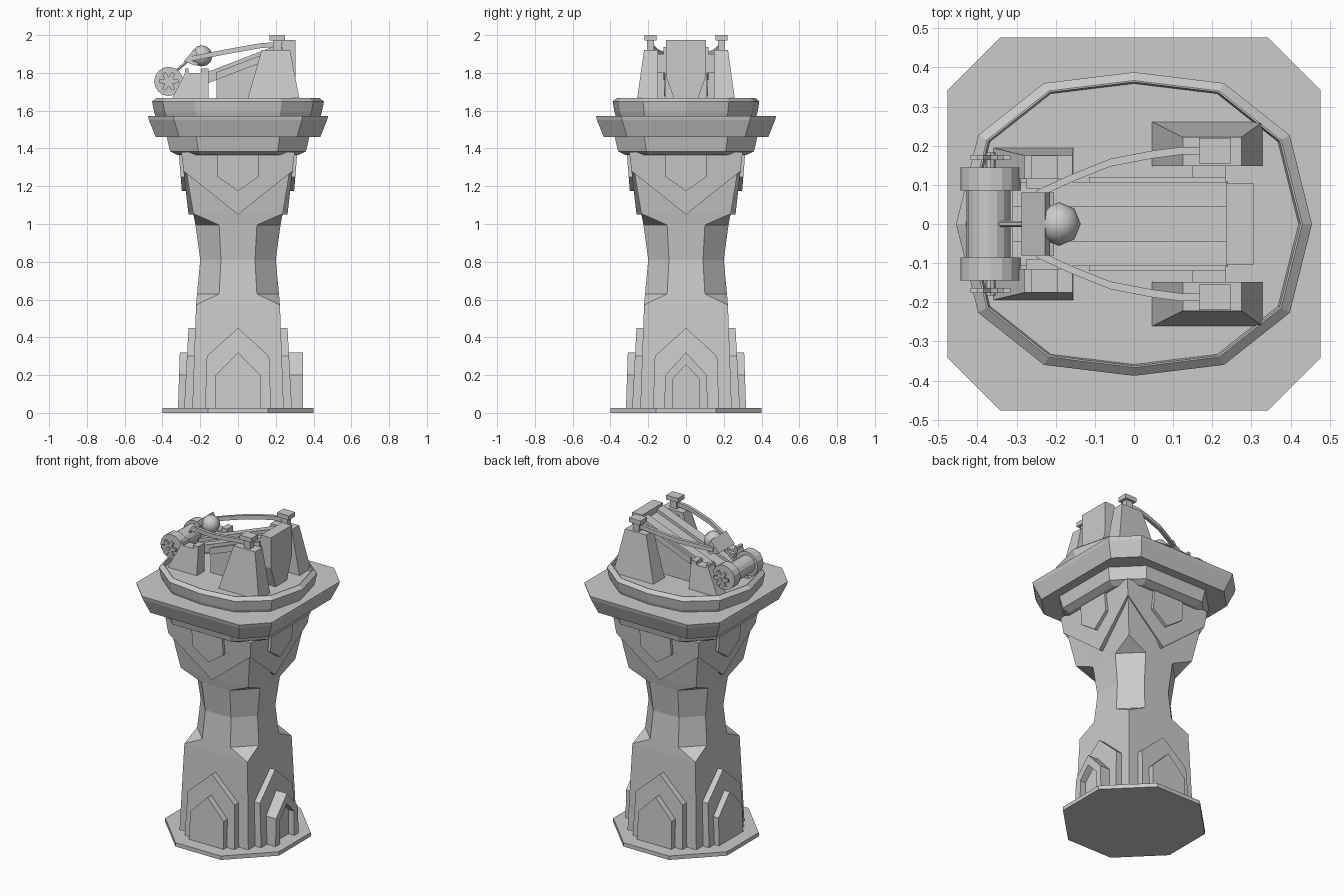
import bpy, bmesh
from math import cos, sin, pi, radians
from mathutils import Vector, Matrix

if "Cube" in bpy.data.objects:
    bpy.data.objects.remove(bpy.data.objects["Cube"])


def loft(name, rings, smooth=False):
    """Skin a stack of equal-length point rings and cap both ends."""
    bm = bmesh.new()
    vs = [[bm.verts.new(p) for p in r] for r in rings]
    n = len(vs[0])
    for a, b in zip(vs, vs[1:]):
        for i in range(n):
            j = (i + 1) % n
            bm.faces.new((a[i], a[j], b[j], b[i]))
    bm.faces.new(vs[0])
    bm.faces.new(vs[-1])
    bmesh.ops.remove_doubles(bm, verts=bm.verts, dist=1e-5)
    bmesh.ops.recalc_face_normals(bm, faces=bm.faces)
    me = bpy.data.meshes.new(name)
    bm.to_mesh(me)
    bm.free()
    ob = bpy.data.objects.new(name, me)
    bpy.context.collection.objects.link(ob)
    return ob


def octa(z, h, c):
    """Square of half width h whose flats have half width c."""
    return [(c, -h, z), (h, -c, z), (h, c, z), (c, h, z),
            (-c, h, z), (-h, c, z), (-h, -c, z), (-c, -h, z)]


def octa_stack(name, rows):
    return loft(name, [octa(*r) for r in rows])


def prism_y(name, pts, y0, y1):
    return loft(name, [[(x, y, z) for x, z in pts] for y in (y0, y1)])


def prism_x(name, pts, x0, x1):
    return loft(name, [[(x, y, z) for y, z in pts] for x in (x0, x1)])


def frustum(name, lo, hi):
    """lo, hi = (x0, x1, y0, y1, z)"""
    return loft(name, [[(a, c, z), (b, c, z), (b, d, z), (a, d, z)] for a, b, c, d, z in (lo, hi)])


def box(name, x0, x1, y0, y1, z0, z1):
    return frustum(name, (x0, x1, y0, y1, z0), (x0, x1, y0, y1, z1))


def disc_y(name, x, z, r, y0, y1, n=16):
    return prism_y(name, [(x + r * cos(2 * pi * i / n), z + r * sin(2 * pi * i / n)) for i in range(n)], y0, y1)


def panel(name, pts, depth, k, taper=1.0):
    """Plate on side k of the tower; depth(z) is the distance of its face from the axis."""
    front = [(x, -depth(z), z) for x, z in pts]
    back = [(x * taper, -0.17, z) for x, z in pts]
    ob = loft(name, [back, front])
    ob.data.transform(Matrix.Rotation(k * pi / 2, 4, 'Z'))
    return ob


def line(z0, d0, z1, d1):
    return lambda z: d0 + (d1 - d0) * (z - z0) / (z1 - z0)


def arch(w0, w1, shoulder, apex, z0=0.02):
    return [(-w0, z0), (-w1, shoulder), (0, apex), (w1, shoulder), (w0, z0)]


# Tower shaft: square, with chamfered corners at the waist
octa_stack("base_plate", [(0, .4, .16), (.025, .4, .16)])
octa_stack("tower_shaft", [(.02, .242, .242), (.57, .222, .222), (.63, .217, .1), (.81, .2, .09),
                           (.995, .225, .1), (1.055, .237, .237), (1.375, .29, .29)])

# Arched plates at the foot, chevrons and shields at the head, on all four sides
foot = line(.025, .285, .45, .262)
head = line(1.05, .262, 1.38, .300)
for k in range(4):
    panel("arch_plate", arch(.175, .165, .30, .45), foot, k)
    if k == 1:
        outer, inner = arch(.115, .11, .2, .32), arch(.072, .07, .18, .255)
        panel("door_frame", outer + inner[::-1], lambda z: .345, k)
        panel("door_leaf", inner, lambda z: .305, k)
    else:
        panel("arch_inset", arch(.122, .118, .2, .32), line(.02, .318, .32, .308), k)
    chevron = [(-head(1.38), 1.38), (-head(1.28), 1.28), (0, 1.05), (head(1.28), 1.28), (head(1.38), 1.38)]
    panel("chevron_plate", chevron, head, k, taper=.6)
    panel("shield_plate", [(-.108, 1.38), (-.108, 1.25), (0, 1.175), (.108, 1.25), (.108, 1.38)],
          line(1.17, .297, 1.38, .314), k)

# Platform tiers
octa_stack("platform_lower", [(1.365, .32, .2), (1.385, .36, .21), (1.46, .377, .22), (1.48, .377, .22)])
octa_stack("platform_upper", [(1.46, .435, .312), (1.55, .472, .338), (1.572, .477, .342)])

# Twelve-sided turntable with a rim
quarter = [(.455, 0), (.398, .227), (.23, .36)]
half = quarter + [(0, .388)] + [(-x, y) for x, y in quarter[:0:-1]]
outline = half + [(-x, -y) for x, y in half]
loft("turntable", [[(x * s, y * s, z) for x, y in outline] for z, s in
                   ((1.56, .95), (1.59, .975), (1.648, 1.0), (1.668, .945), (1.668, .935), (1.645, .925))])

# Catapult bed, sloping up to the rear block
def bed(x):
    return 1.867 + .385 * x

x0, x1 = -.31, .24
prism_y("bed_floor", [(x0, bed(x0) - .06), (x1, bed(x1) - .06), (x1, bed(x1) - .02), (x0, bed(x0) - .02)], -.1, .1)
prism_y("bed_support", [(-.115, 1.63), (.24, 1.63), (.24, bed(.24) - .05), (-.115, bed(-.115) - .05)], -.11, .11)
prism_x("rear_block", [(-.105, 1.975), (-.105, 1.78), (-.055, 1.64), (.055, 1.64), (.105, 1.78), (.105, 1.975)],
        .235, .305)

for s in (-1, 1):
    rail = [(x0, bed(x0) - .05), (x1, bed(x1) - .05), (x1, bed(x1)), (x0, bed(x0))]
    prism_y("bed_rail", rail, s * .045, s * .107)
    strip = [(-.115, bed(-.115) - .06), (.235, bed(.235) - .06), (.235, bed(.235) - .02), (-.115, bed(-.115) - .02)]
    prism_y("side_strip", strip, s * .1, s * .12)
    box("pedestal_link", .15, .235, s * .1, s * .16, 1.8, 1.9)

    # Rear and front pedestals
    frustum("rear_pedestal", (.045, .33, s * .148, s * .262, 1.64), (.125, .275, s * .148, s * .222, 1.922))
    box("post", .185, .23, s * .17, s * .206, 1.91, 1.98)
    box("post_cap", .166, .248, s * .155, s * .22, 1.972, 2.0)
    frustum("front_pedestal", (-.362, -.155, s * .115, s * .195, 1.64), (-.28, -.157, s * .115, s * .175, 1.8))
    for a, b in ((-.28, -.262), (-.195, -.157)):
        box("pedestal_lug", a, b, s * .115, s * .175, 1.79, 1.822)
    box("front_link", -.275, -.195, s * .09, s * .14, 1.72, 1.79)

    # Winch ends and star-shaped handles
    disc_y("winch_flange", -.367, 1.755, .077, s * .085, s * .145)
    star = [(-.367 + r * cos(a), 1.755 + r * sin(a)) for i in range(6)
            for r, a in ((.052, i * pi / 3 - .17), (.052, i * pi / 3 + .17), (.024, i * pi / 3 + pi / 6))]
    prism_y("winch_handle", star, s * .164, s * .176)

    # Sling arm curving from the post to the cup
    path = [(-.25, .075, 1.875), (-.16, .117, 1.893), (-.06, .157, 1.912),
            (.05, .178, 1.932), (.12, .187, 1.944), (.2, .187, 1.95)]
    loft("sling_arm", [[(x, s * (y + dy), z + dz) for dy, dz in ((-.01, -.013), (.01, -.013), (.01, .013), (-.01, .013))]
                       for x, y, z in path])

# Winch drum and axle
disc_y("winch_drum", -.372, 1.755, .056, -.09, .09)
disc_y("winch_axle", -.367, 1.755, .013, -.183, .183, 8)

# Cup, pull rope and shot
loft("sling_cup", [[(x, y * w, z) for x, z in ((-.287, 1.862), (-.228, 1.93), (-.215, 1.9), (-.245, 1.865), (-.205, 1.85), (-.225, 1.838))]
                   for y, w in ((-.08, 1), (-.05, 1), (.05, 1), (.08, 1))])
a, b = Vector((-.34, 0, 1.80)), Vector((-.26, 0, 1.868))
side = Vector((0, 1, 0))
up = (b - a).normalized().cross(side)
loft("pull_rope", [[p + .008 * (cos(i * pi / 3) * side + sin(i * pi / 3) * up) for i in range(6)] for p in (a, b)])
bpy.ops.mesh.primitive_uv_sphere_add(segments=8, ring_count=6, radius=.056, location=(-.192, 0, 1.89))
bpy.context.object.name = "stone_shot"
bpy.ops.object.shade_smooth()
